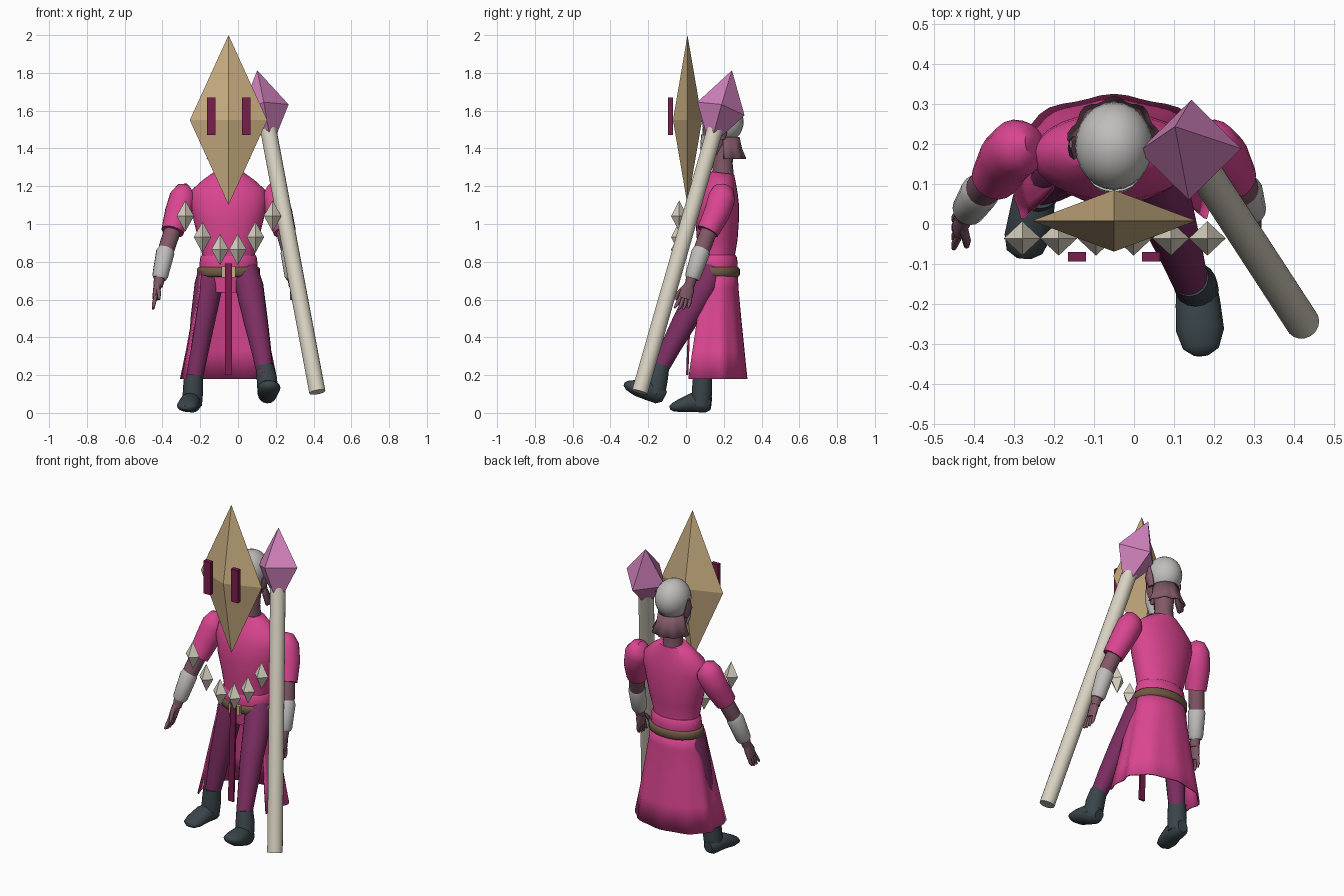
import bpy, bmesh, math
from mathutils import Vector, Matrix

old = bpy.data.objects.get("Cube")
if old:
    bpy.data.objects.remove(old, do_unlink=True)


def material(name, r, g, b):
    m = bpy.data.materials.new(name)
    m.use_nodes = True
    m.diffuse_color = (r, g, b, 1)
    m.node_tree.nodes["Principled BSDF"].inputs["Base Color"].default_value = (r, g, b, 1)
    return m


PINK = material("robe pink", .70, .06, .28)
PLUM = material("trouser plum", .20, .027, .12)
WINE = material("wine", .19, .013, .075)
SKIN = material("dusky skin", .22, .10, .135)
GREY = material("pale grey", .52, .51, .50)
BONE = material("bone", .68, .64, .53)
TAN = material("mask tan", .58, .42, .22)
ORCHID = material("crystal orchid", .63, .22, .50)
BOOT = material("boot slate", .042, .06, .068)
BELT = material("belt brown", .16, .10, .055)

CX = -.05      # body centre line


def finish(name, bm, mat, smooth=True):
    bmesh.ops.recalc_face_normals(bm, faces=bm.faces)
    me = bpy.data.meshes.new(name)
    bm.to_mesh(me)
    bm.free()
    me.materials.append(mat)
    ob = bpy.data.objects.new(name, me)
    bpy.context.collection.objects.link(ob)
    if smooth:
        bpy.ops.object.select_all(action='DESELECT')
        ob.select_set(True)
        bpy.context.view_layer.objects.active = ob
        bpy.ops.object.shade_smooth_by_angle(angle=math.radians(50))
    return ob


def loft(name, rows, mat, sides=16):
    """Closed tube through rows of (x, y, z, radius[, depth radius])."""
    bm = bmesh.new()
    pts = [Vector(r[:3]) for r in rows]
    rings = []
    for i, r in enumerate(rows):
        t = (pts[min(i + 1, len(pts) - 1)] - pts[max(i - 1, 0)]).normalized()
        side = Vector((1, 0, 0))
        side = (side - t * side.dot(t)).normalized()
        front = t.cross(side)
        ring = []
        for k in range(sides):
            a = math.tau * k / sides
            ring.append(bm.verts.new(pts[i] + side * math.cos(a) * r[3] + front * math.sin(a) * r[-1]))
        rings.append(ring)
    for a, b in zip(rings, rings[1:]):
        for k in range(sides):
            n = (k + 1) % sides
            bm.faces.new((a[k], a[n], b[n], b[k]))
    bm.faces.new(rings[0])
    bm.faces.new(rings[-1])
    return finish(name, bm, mat)


def wrap(name, rows, mat, ripple=0, cols=36):
    """Cloth open at the front; rows of (z, centre y, half width, back depth, front reach)."""
    bm = bmesh.new()
    grid = []
    for i, (z, cy, rx, back, reach) in enumerate(rows):
        line = []
        for k in range(cols + 1):
            s = 2 * k / cols - 1
            a = min(abs(s) / .65, 1) * math.pi / 2
            f = max(abs(s) - .65, 0) / .35
            wave = 1 + ripple * i / len(rows) * math.cos(s * 22)
            x = math.copysign(math.sin(a), s) * rx * (1 - .06 * f) * wave
            line.append(bm.verts.new((CX + x, cy + back * math.cos(a) * wave - reach * f, z)))
        grid.append(line)
    for a, b in zip(grid, grid[1:]):
        for k in range(cols):
            bm.faces.new((a[k], a[k + 1], b[k + 1], b[k]))
    ob = finish(name, bm, mat)
    mod = ob.modifiers.new("thickness", 'SOLIDIFY')
    mod.thickness = .008
    mod.offset = 0
    return ob


def gem(name, centre, size, mat, axis=(0, 0, 1)):
    """Eight-sided crystal."""
    bm = bmesh.new()
    rot = Vector((0, 0, 1)).rotation_difference(Vector(axis))
    v = {}
    for i in range(3):
        for s in (-1, 1):
            p = Vector((0, 0, 0))
            p[i] = s * size[i]
            v[i, s] = bm.verts.new(rot @ p + Vector(centre))
    for a in (-1, 1):
        for b in (-1, 1):
            for c in (-1, 1):
                bm.faces.new((v[0, a], v[1, b], v[2, c]))
    return finish(name, bm, mat, False)


def box(name, centre, size, mat, tilt=0):
    bm = bmesh.new()
    m = Matrix.Translation(centre) @ Matrix.Rotation(tilt, 4, 'X') @ Matrix.Diagonal((*size, 1))
    bmesh.ops.create_cube(bm, size=1, matrix=m)
    return finish(name, bm, mat, False)


def ball(name, centre, size, mat):
    bm = bmesh.new()
    m = Matrix.Translation(centre) @ Matrix.Diagonal((*size, 1))
    bmesh.ops.create_uvsphere(bm, u_segments=24, v_segments=14, radius=1, matrix=m)
    return finish(name, bm, mat)


# Floating mask with eye plates
gem("mask", (CX, .008, 1.55), (.205, .077, .45), TAN)
for side in (-1, 1):
    box("mask_eye", (CX + side * .0925, -.082, 1.57), (.045, .024, .2), WINE)

# Staff and crystal
foot, crystal = Vector((.42, -.245, .11)), Vector((.14, .185, 1.61))
axis = (crystal - foot).normalized()
loft("staff", [(*foot, .043), (*(crystal - axis * .1), .043)], BONE, 18)
gem("staff_crystal", crystal, (.13, .13, .215), ORCHID, axis)

# Floating bone charms in an arc
for off, z in ((.047, .865), (.14, .93), (.231, 1.042)):
    for side in (-1, 1):
        gem("bone_charm", (CX + .002 + side * off, -.036, z), (.046, .043, .083), BONE)

# Torso, sash and belt
loft("torso", [(CX, y, z, rx, ry) for y, z, rx, ry in (
    (.17, .64, .145, .09), (.165, .76, .145, .1), (.16, .84, .14, .1),
    (.165, .92, .16, .108), (.165, 1.02, .185, .115), (.17, 1.12, .205, .11),
    (.18, 1.18, .195, .095), (.19, 1.23, .14, .075), (.195, 1.27, .085, .06))], PINK, 28)
loft("sash", [(CX, .163, z, r, r - .043) for z, r in (
    (.755, .152), (.79, .154), (.825, .149), (.835, .142))], PINK, 28)
loft("belt", [(CX, .165, z, r, r - .047) for z, r in (
    (.72, .158), (.73, .167), (.762, .167), (.772, .158))], BELT, 28)
box("belt_buckle", (CX, .042, .746), (.075, .02, .056), TAN)
box("hanging_strip", (CX, .018, .495), (.036, .012, .59), WINE, -.04)

# Open-fronted skirt
wrap("skirt", [(.75, .165, .155, .105, .06), (.66, .165, .163, .108, .08),
               (.5, .165, .19, .122, .105), (.33, .165, .22, .138, .13),
               (.18, .165, .25, .152, .152)], PINK, .035)

# Head, neck and nape flap
loft("neck", [(CX, .195, 1.24, .06), (CX, .195, 1.32, .052), (CX, .2, 1.46, .06)], SKIN)
ball("skull", (CX, .195, 1.54), (.097, .11, .112), GREY)
loft("jaw", [(CX, .17, 1.54, .085, .08), (CX, .16, 1.44, .075, .075),
             (CX, .145, 1.37, .045, .05)], SKIN)
loft("beard", [(CX, .125, 1.47, .065, .045), (CX, .12, 1.4, .06, .045),
               (CX, .11, 1.33, .025, .025)], GREY)
wrap("nape_flap", [(1.46, .2, .075, .08, .0), (1.4, .2, .085, .09, .0),
                   (1.345, .2, .11, .11, .0)], SKIN, .08)
for side in (-1, 1):
    loft("ear", [(CX + side * .085, .19, 1.45, .015, .02), (CX + side * .1, .19, 1.5, .016, .03),
                 (CX + side * .108, .2, 1.56, .004, .01)], SKIN, 8)

# Arms: described once on the right and reflected for the left
def arm(side, label):
    def place(rows):
        out = []
        for x, *rest in rows:
            if side > 0:
                x = 2 * CX - x - .1 * max(0, .96 - rest[1])
            out.append((x, *rest))
        return out

    loft(label + "_sleeve", place([
        (-.255, .2, 1.188, .03), (-.27, .197, 1.178, .058), (-.29, .19, 1.14, .073),
        (-.318, .165, 1.06, .07), (-.347, .115, .96, .06)]), PINK, 18)
    loft(label + "_forearm", place([
        (-.335, .135, 1.0, .045), (-.375, .09, .88, .044), (-.415, .03, .72, .03),
        (-.423, .018, .67, .025)]), SKIN)
    loft(label + "_wristband", place([
        (-.379, .085, .865, .043), (-.385, .078, .85, .049), (-.412, .037, .725, .042),
        (-.416, .032, .71, .035)]), GREY)
    loft(label + "_palm", place([
        (-.422, .02, .69, .022, .022), (-.43, .008, .65, .02, .036),
        (-.438, -.005, .605, .016, .036)]), SKIN, 12)
    for i in range(4):
        d = (i - 1.5) * .018
        loft(label + "_finger", place([
            (-.437, d - .003, .615, .01), (-.446, d * 1.2 - .015, .575, .01),
            (-.45, d * 1.3 - .026, .545 + abs(d) * .4, .006)]), SKIN, 8)
    loft(label + "_thumb", place([
        (-.425, -.012, .665, .011), (-.418, -.042, .635, .011), (-.418, -.055, .6, .007)]), SKIN, 8)


arm(-1, "right")
arm(1, "left")

# Legs: right one planted, left one striding forward
loft("right_trouser", [(-.135, .16, .76, .07), (-.155, .15, .68, .075), (-.185, .13, .5, .066),
                       (-.205, .11, .36, .056), (-.235, .088, .16, .043)], PLUM)
loft("left_trouser", [(.035, .15, .76, .07), (.06, .1, .67, .075), (.095, -.01, .48, .064),
                      (.12, -.08, .35, .054), (.145, -.155, .2, .043)], PLUM)
loft("right_boot_shaft", [(-.235, .088, .2, .05), (-.238, .085, .12, .054),
                          (-.243, .08, .04, .052)], BOOT)
loft("left_boot_shaft", [(.14, -.135, .25, .047), (.153, -.15, .18, .054),
                         (.158, -.165, .1, .054)], BOOT)
loft("right_boot_foot", [(-.24, .132, .05, .03, .035), (-.243, .105, .053, .05, .052),
                         (-.255, .03, .055, .055, .05), (-.268, -.035, .037, .056, .034),
                         (-.273, -.07, .03, .045, .022), (-.274, -.085, .027, .02, .01)], BOOT)
loft("left_boot_foot", [(.153, -.115, .085, .03, .03), (.155, -.14, .098, .05, .052),
                        (.16, -.2, .122, .056, .055), (.165, -.265, .133, .06, .042),
                        (.167, -.31, .147, .045, .026), (.168, -.327, .153, .02, .01)], BOOT)
